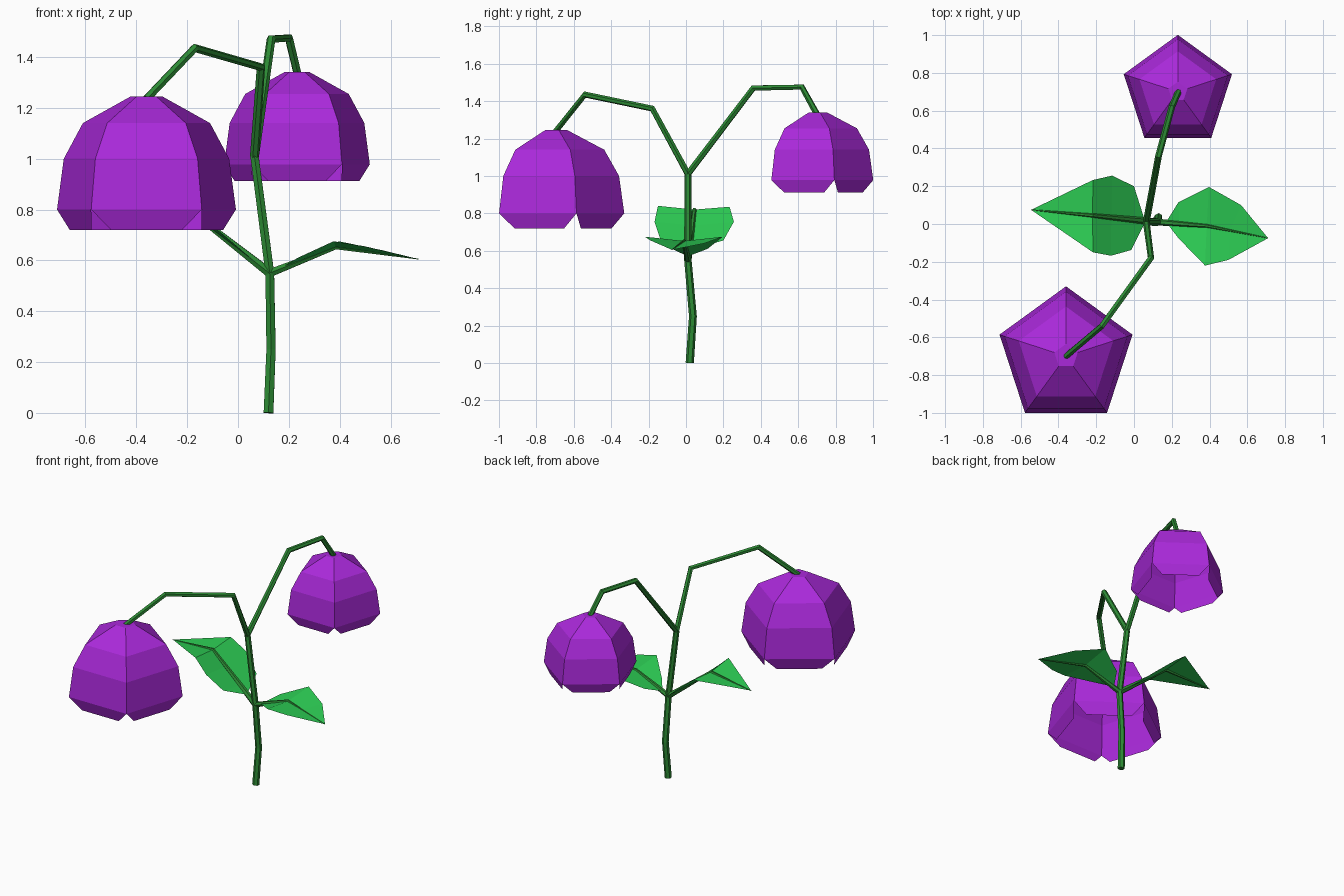
import bpy, bmesh, math
from mathutils import Vector

if "Cube" in bpy.data.objects:
    bpy.data.objects.remove(bpy.data.objects["Cube"])


def material(name, rgb):
    m = bpy.data.materials.new(name)
    m.diffuse_color = (*rgb, 1)
    m.use_nodes = True
    m.node_tree.nodes["Principled BSDF"].inputs["Base Color"].default_value = m.diffuse_color
    return m


STEM = material("stem_green", (0.026, 0.26, 0.035))
LEAF = material("leaf_green", (0.026, 0.62, 0.09))
PETAL = material("petal_purple", (0.40, 0.022, 0.70))


def tube(name, points, radius, ends=(1, 1)):
    """Six-sided flat stem along a path, tapering between the end factors."""
    cu = bpy.data.curves.new(name, 'CURVE')
    cu.dimensions = '3D'
    cu.bevel_depth = radius
    cu.bevel_resolution = 1
    cu.use_fill_caps = True
    s = cu.splines.new('POLY')
    s.points.add(len(points) - 1)
    for i, (p, co) in enumerate(zip(s.points, points)):
        t = i / (len(points) - 1)
        p.co = (*co, 1)
        p.radius = ends[0] + (ends[1] - ends[0]) * t
    s.use_smooth = False
    cu.materials.append(STEM)
    ob = bpy.data.objects.new(name, cu)
    bpy.context.collection.objects.link(ob)


def finish(name, bm, mat):
    me = bpy.data.meshes.new(name)
    bm.to_mesh(me)
    bm.free()
    me.materials.append(mat)
    bpy.context.collection.objects.link(bpy.data.objects.new(name, me))


def flower(name, centre, k):
    """Five-sided hanging bell with tapered, inward-curling petal tips."""
    bm = bmesh.new()
    profile = [(0.065, 0), (0.263, -0.105), (0.342, -0.245), (0.37, -0.445)]
    c = Vector(centre)
    rings = []
    for r, z in profile:
        rings.append([bm.verts.new(c + k * Vector((
            r * math.cos(math.radians(90 + 72 * i)),
            r * math.sin(math.radians(90 + 72 * i)), z))) for i in range(5)])
    bm.faces.new(rings[0])
    for a, b in zip(rings, rings[1:]):
        for i in range(5):
            j = (i + 1) % 5
            bm.faces.new((a[i], b[i], b[j], a[j]))
    # petal tips
    for i in range(5):
        ang = math.radians(126 + 72 * i)
        out = Vector((math.cos(ang), math.sin(ang), 0))
        side = Vector((-out.y, out.x, 0))
        p, q = [bm.verts.new(c + k * (out * 0.272 + side * w + Vector((0, 0, -0.525))))
                for w in (-0.14, 0.14)]
        bm.faces.new((rings[-1][i], p, q, rings[-1][(i + 1) % 5]))
    finish(name, bm, PETAL)


def leaf(name, base, rows, tip):
    """Folded blade: each row is (edge, midrib, edge)."""
    bm = bmesh.new()
    b, t = bm.verts.new(base), bm.verts.new(tip)
    vs = [[bm.verts.new(p) for p in row] for row in rows]
    for k in (0, 1):
        bm.faces.new((b, vs[0][k], vs[0][k + 1]))
        for r0, r1 in zip(vs, vs[1:]):
            bm.faces.new((r0[k], r1[k], r1[k + 1], r0[k + 1]))
        bm.faces.new((vs[-1][k], t, vs[-1][k + 1]))
    bmesh.ops.recalc_face_normals(bm, faces=bm.faces)
    if sum(f.normal.z for f in bm.faces) < 0:
        bmesh.ops.reverse_faces(bm, faces=bm.faces)
    finish(name, bm, LEAF)


# main stem and the two arching flower stalks
node = (0.125, 0.01, 0.55)
fork = (0.065, 0.01, 1.01)
tube("main_stem", [(0.12, 0.02, 0), (0.13, 0.037, 0.25), node, fork], 0.022, (1, 0.85))
tube("front_stalk", [fork, (0.09, -0.18, 1.36), (-0.17, -0.54, 1.435), (-0.36, -0.70, 1.235)], 0.02, (0.9, 0.85))
tube("back_stalk", [fork, (0.13, 0.36, 1.47), (0.20, 0.62, 1.475), (0.235, 0.70, 1.33)], 0.02, (0.9, 0.85))

# flowers
flower("front_flower", (-0.36, -0.70, 1.245), 1.0)
flower("back_flower", (0.232, 0.70, 1.34), 0.814)

# leaves with their ribs
left_tip, right_tip = (-0.545, 0.075, 0.79), (0.71, -0.075, 0.605)
leaf("left_leaf", (0.06, 0.01, 0.60), [
    ((0.0, 0.20, 0.655), (0.0, 0.02, 0.645), (-0.015, -0.138, 0.665)),
    ((-0.116, 0.256, 0.755), (-0.12, 0.035, 0.735), (-0.122, -0.168, 0.755)),
    ((-0.217, 0.233, 0.835), (-0.22, 0.045, 0.82), (-0.217, -0.15, 0.84))], left_tip)
leaf("right_leaf", (0.17, 0.01, 0.57), [
    ((0.235, 0.115, 0.61), (0.24, 0.0, 0.595), (0.235, -0.075, 0.61)),
    ((0.397, 0.196, 0.675), (0.385, -0.01, 0.652), (0.376, -0.22, 0.675)),
    ((0.567, 0.10, 0.64), (0.51, -0.03, 0.635), (0.50, -0.19, 0.655))], right_tip)
tube("left_rib", [node, (-0.22, 0.045, 0.82), left_tip], 0.02, (1, 0.1))
tube("right_rib", [node, (0.385, -0.01, 0.652), right_tip], 0.018, (1, 0.1))
